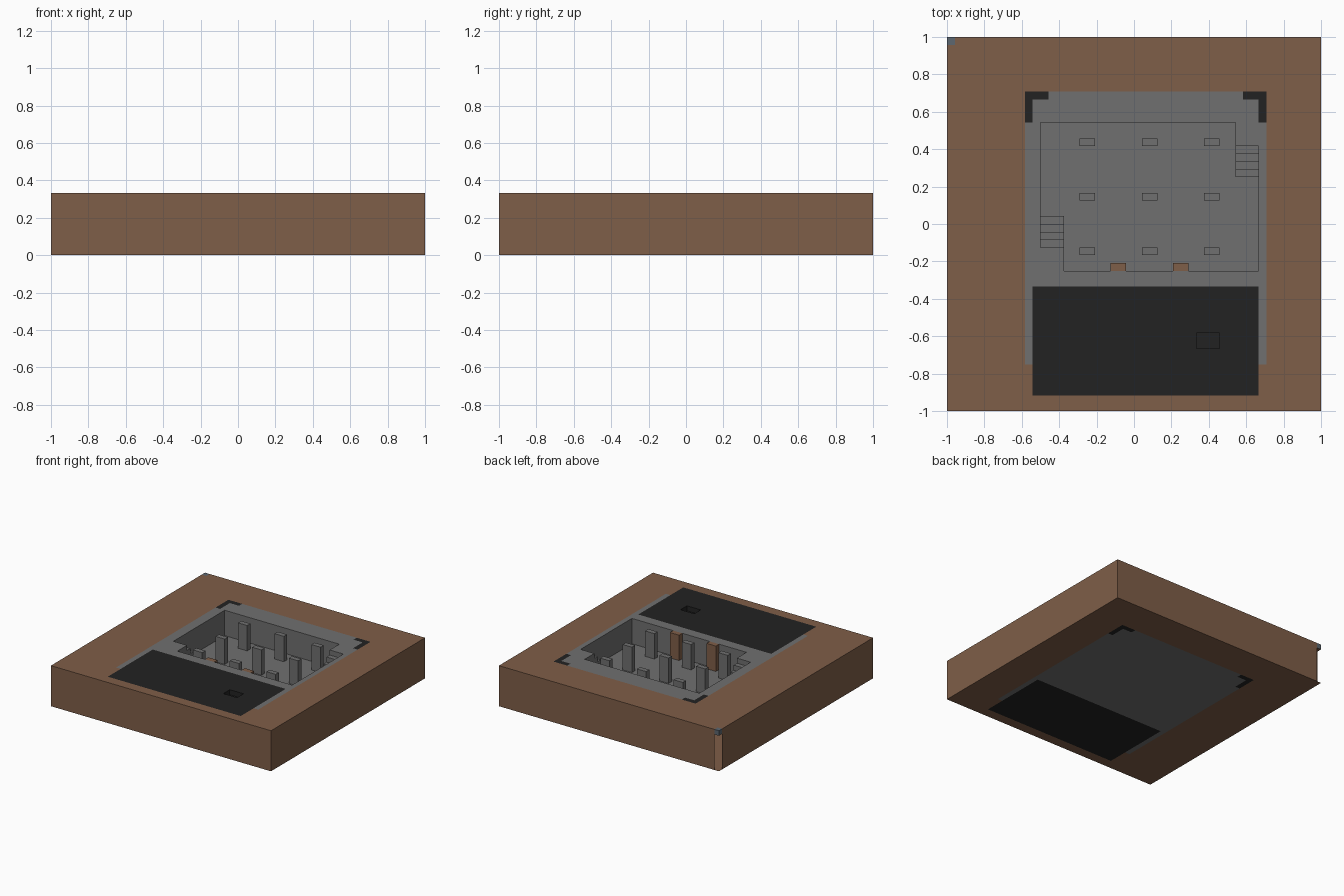
import bpy
import bmesh

cube = bpy.data.objects.get("Cube")
if cube:
    bpy.data.objects.remove(cube, do_unlink=True)

U = 1 / 24          # one block of the layout grid
TOP, FLOOR = 8, 3   # heights in blocks


def material(name, rgb):
    mat = bpy.data.materials.new(name)
    mat.use_nodes = True
    colour = (*rgb, 1)
    mat.diffuse_color = colour
    bsdf = mat.node_tree.nodes["Principled BSDF"]
    bsdf.inputs["Base Color"].default_value = colour
    bsdf.inputs["Roughness"].default_value = 0.9
    return mat


EARTH = material("earth brown", (0.212, 0.112, 0.065))
STONE = material("stone grey", (0.162, 0.162, 0.162))
BLACK = material("tar black", (0.016, 0.016, 0.016))
BLUE = material("slate blue", (0.11, 0.135, 0.16))
PALETTE = [EARTH, STONE, BLACK]


def finish(name, bm, mats):
    mesh = bpy.data.meshes.new(name)
    bm.to_mesh(mesh)
    bm.free()
    for mat in mats:
        mesh.materials.append(mat)
    obj = bpy.data.objects.new(name, mesh)
    bpy.context.collection.objects.link(obj)
    return obj


def box(name, x0, x1, y0, y1, z0, z1, mat):
    bm = bmesh.new()
    bmesh.ops.create_cube(bm, size=1)
    for v in bm.verts:
        v.co.x = (x1 if v.co.x > 0 else x0) * U
        v.co.y = (y1 if v.co.y > 0 else y0) * U
        v.co.z = (z1 if v.co.z > 0 else z0) * U
    return finish(name, bm, [mat])


def inside(x, y, x0, x1, y0, y1):
    return x0 < x < x1 and y0 < y < y1


def height(x, y):
    # sunken hall, with two corners left solid beside the stairs
    if inside(x, y, -12, 16, -6, 13):
        solid = (x < -9 and y < -3) or (x > 13 and y > 10)
        return TOP if solid else FLOOR
    # hatch in the black yard, and seat of the corner block
    if inside(x, y, 8, 11, -16, -14) or (x < -23 and y > 23):
        return TOP - 1
    return TOP if abs(x) < 24 and abs(y) < 24 else 0


def paint(x, y):
    if inside(x, y, -13, 16, -22, -8):
        return 2
    if inside(x, y, -14, 17, -18, 17):
        # black angle brackets on the two back corners
        top_bar = y > 16 and (x < -11 or x > 14)
        side_bar = y > 13 and (x < -13 or x > 16)
        return 2 if top_bar or side_bar else 1
    return 0


# Ground block: painted cells with walls wherever the height drops
xs = [-24, -23, -14, -13, -12, -11, -9, 8, 11, 13, 14, 16, 17, 24]
ys = [-24, -22, -18, -16, -14, -8, -6, -3, 10, 13, 16, 17, 23, 24]
bm = bmesh.new()


def quad(points, index):
    face = bm.faces.new([bm.verts.new([c * U for c in p]) for p in points])
    face.material_index = index


for x0, x1 in zip(xs, xs[1:]):
    for y0, y1 in zip(ys, ys[1:]):
        cx, cy = (x0 + x1) / 2, (y0 + y1) / 2
        h, colour = height(cx, cy), paint(cx, cy)
        ring = [(x0, y0), (x1, y0), (x1, y1), (x0, y1)]
        quad([(*p, h) for p in ring], colour)
        quad([(*p, 0) for p in reversed(ring)], colour)
        beyond = [(cx, y0 - .5), (x1 + .5, cy), (cx, y1 + .5), (x0 - .5, cy)]
        for i, side in enumerate(beyond):
            low = height(*side)
            if low < h:
                a, b = ring[i], ring[(i + 1) % 4]
                quad([(*a, low), (*b, low), (*b, h), (*a, h)], colour)
bmesh.ops.remove_doubles(bm, verts=bm.verts, dist=0.0001)
finish("ground_block", bm, PALETTE)

# Free-standing pillars in three rows
for row, y in enumerate((-4, 3, 10)):
    for col, x in enumerate((-7, 1, 9)):
        box(f"pillar_{row}_{col}", x, x + 2, y, y + 1, FLOOR, TOP, STONE)

# Earth posts against the front wall of the hall
for side, x in (("right", -3), ("left", 5)):
    box(f"wall_post_{side}", x, x + 2, -6, -5, FLOOR, TOP, EARTH)

# Two stairs of four steps, falling away from the solid corners
for i in range(4):
    z = TOP - 1 - i
    box(f"right_stair_step_{i}", -12, -9, -3 + i, -2 + i, FLOOR, z, STONE)
    box(f"left_stair_step_{i}", 13, 16, 9 - i, 10 - i, FLOOR, z, STONE)

# Single block set into the back right corner
box("corner_block", -24, -23, 23, 24, TOP - 1, TOP, BLUE)
